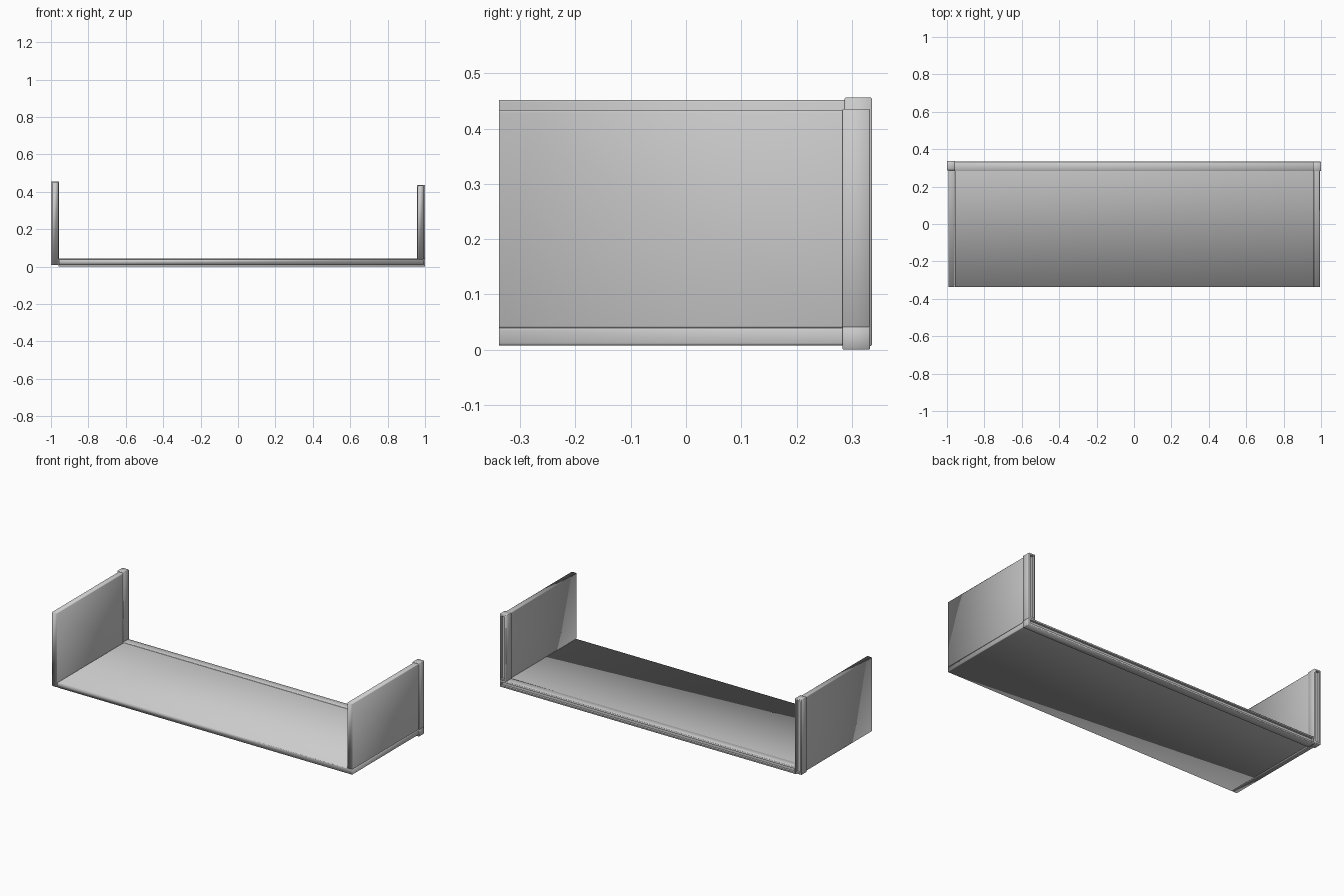
import bpy, bmesh

if "Cube" in bpy.data.objects:
    bpy.data.objects.remove(bpy.data.objects["Cube"])

Y0, Y1 = -0.338, 0.290   # slab depth, front to rear frame


def box(lo, hi):
    bm = bmesh.new()
    bmesh.ops.create_cube(bm, size=1)
    for v in bm.verts:
        v.co = [(l + h) / 2 + c * (h - l) for c, l, h in zip(v.co, lo, hi)]
    bm.normal_update()
    return bm


def finish(name, bm, smooth_angle):
    bmesh.ops.recalc_face_normals(bm, faces=bm.faces)
    mesh = bpy.data.meshes.new(name)
    bm.to_mesh(mesh)
    bm.free()
    ob = bpy.data.objects.new(name, mesh)
    bpy.context.collection.objects.link(ob)
    bpy.context.view_layer.objects.active = ob
    ob.select_set(True)
    bpy.ops.object.shade_smooth_by_angle(angle=smooth_angle)
    ob.select_set(False)


def slab(name, x0, x1, z0, z1):
    """Solid panel with softened long edges, blending smoothly into its front."""
    bm = box((x0, Y0, z0), (x1, Y1, z1))
    rear = [f for f in bm.faces if f.normal.y > 0.9]
    bmesh.ops.delete(bm, geom=rear, context='FACES_ONLY')  # hidden in the frame
    long_edges = [e for e in bm.edges
                  if abs(e.verts[0].co.y - e.verts[1].co.y) > 0.1]
    bmesh.ops.bevel(bm, geom=long_edges, offset=0.004, segments=2,
                    profile=0.5, affect='EDGES')
    finish(name, bm, 3.1)


def frame_bar(name, lo, hi):
    """Frame member with a shallow groove along its rear face."""
    bm = box(lo, hi)
    rear = [f for f in bm.faces if f.normal.y > 0.9]
    bmesh.ops.bevel(bm, geom=bm.edges[:], offset=0.002, segments=1,
                    affect='EDGES')
    bm.normal_update()
    rear = [f for f in bm.faces if f.normal.y > 0.99]
    bmesh.ops.inset_region(bm, faces=rear, thickness=0.012)
    bmesh.ops.inset_region(bm, faces=rear, thickness=0.001, depth=-0.012)
    finish(name, bm, 0.9)


# Floor and the two upright sides
slab("floor_panel", -0.957, 0.994, 0.008, 0.039)
slab("left_panel", -0.992, -0.960, 0.008, 0.452)
slab("right_panel", 0.961, 0.994, 0.039, 0.433)

# Rear frame: bottom rail and two posts of unequal height
frame_bar("bottom_rail", (-0.960, 0.283, 0.0), (1.0, 0.333, 0.042))
frame_bar("left_post", (-1.0, 0.287, 0.007), (-0.957, 0.337, 0.456))
frame_bar("right_post", (0.956, 0.283, 0.040), (1.0, 0.333, 0.436))
